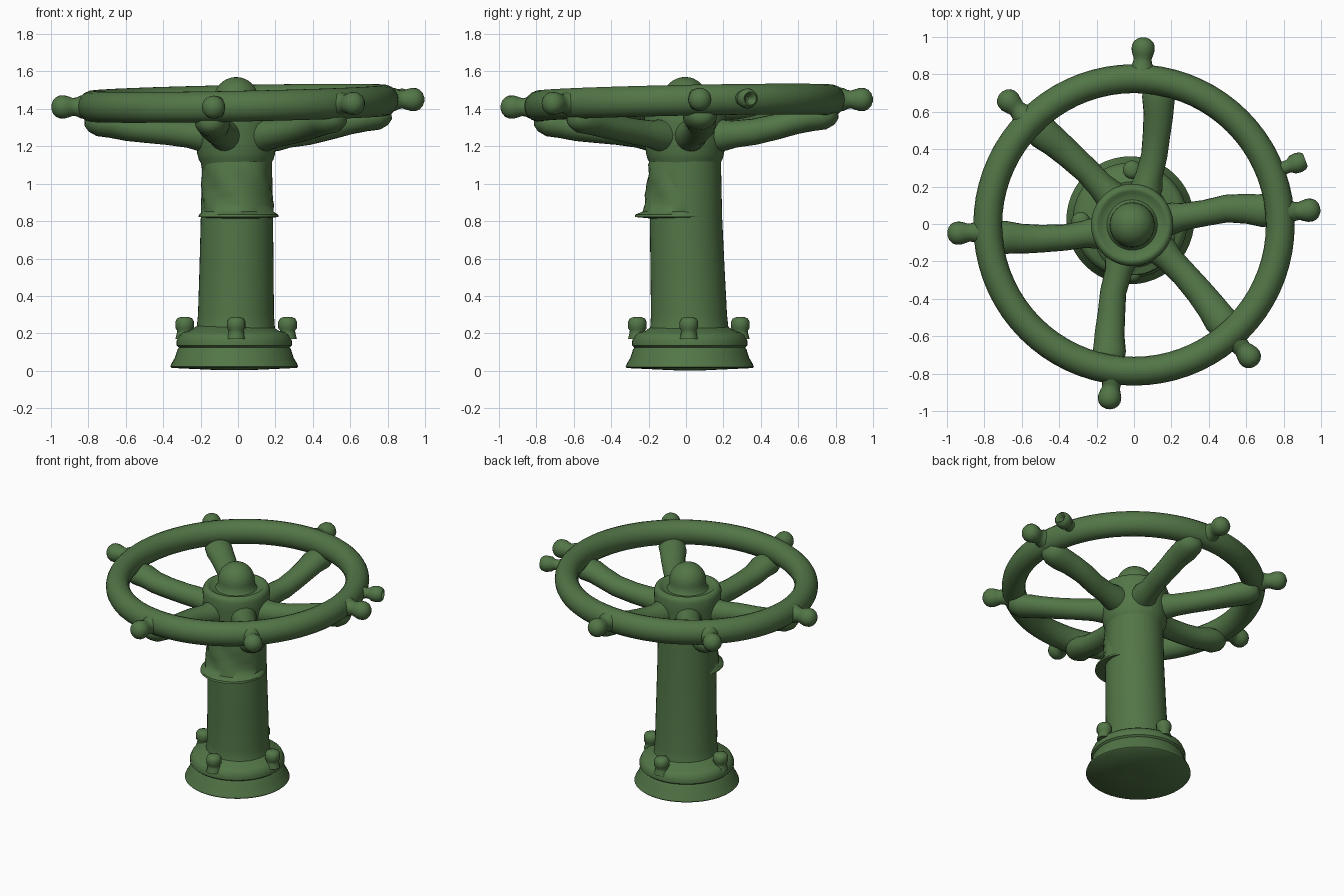
import bpy, bmesh, math
from mathutils import Vector

if "Cube" in bpy.data.objects:
    bpy.data.objects.remove(bpy.data.objects["Cube"])

green = bpy.data.materials.new("valve green")
green.diffuse_color = (0.085, 0.18, 0.063, 1)
green.use_nodes = True
green.node_tree.nodes["Principled BSDF"].inputs["Base Color"].default_value = green.diffuse_color


def finish(name, bm):
    bmesh.ops.recalc_face_normals(bm, faces=bm.faces)
    me = bpy.data.meshes.new(name)
    bm.to_mesh(me)
    bm.free()
    ob = bpy.data.objects.new(name, me)
    bpy.context.collection.objects.link(ob)
    me.materials.append(green)
    bpy.ops.object.select_all(action='DESELECT')
    ob.select_set(True)
    bpy.context.view_layer.objects.active = ob
    bpy.ops.object.shade_smooth_by_angle(angle=math.radians(50))
    return ob


def skin(name, rings):
    """Join rings of points into a capped tube."""
    bm = bmesh.new()
    vs = [[bm.verts.new(p) for p in ring] for ring in rings]
    n = len(vs[0])
    for a, b in zip(vs, vs[1:]):
        for i in range(n):
            j = (i + 1) % n
            bm.faces.new((a[i], a[j], b[j], b[i]))
    bm.faces.new(vs[0])
    bm.faces.new(vs[-1])
    return finish(name, bm)


def upright(name, prof, n=48, wave=None):
    """Round part about z; profile rows are (z, radius, centre x, centre y)."""
    rings = []
    for z, r, cx, cy in prof:
        ring = []
        for i in range(n):
            a = 2 * math.pi * i / n
            k = r + (wave(a, z) if wave else 0)
            ring.append((cx + k * math.cos(a), cy + k * math.sin(a), z))
        rings.append(ring)
    return skin(name, rings)


def sweep(name, path, n=20):
    """Sweep an ellipse; path rows are (point, half width, half height)."""
    pts = [Vector(p[0]) for p in path]
    d = (pts[-1] - pts[0]).normalized()
    side = Vector((0, 0, 1)).cross(d).normalized()
    up = d.cross(side)
    rings = []
    for c, (_, w, h) in zip(pts, path):
        rings.append([c + side * w * math.cos(t) + up * h * math.sin(t)
                      for t in (2 * math.pi * i / n for i in range(n))])
    return skin(name, rings)


def polar(deg, r, z):
    a = math.radians(deg)
    return (r * math.cos(a), r * math.sin(a), z)


def rim_z(x, y):
    return 1.43 + 0.02 * x + 0.02 * y


# stepped base flange
upright("base_flange", [(z, r, -0.02, 0.02) for z, r in (
    (0.003, 0.08), (0.015, 0.335), (0.022, 0.342), (0.04, 0.335), (0.07, 0.317),
    (0.115, 0.303), (0.125, 0.296), (0.135, 0.308), (0.16, 0.308), (0.19, 0.295),
    (0.205, 0.275), (0.215, 0.235), (0.24, 0.2))])

# four bolts on the flange
for i in range(4):
    cx, cy, _ = polar(90 * i, 0.275, 0)
    upright("bolt_%d" % i, [(z, r, cx - 0.01, cy + 0.015) for z, r in (
        (0.17, 0.05), (0.2, 0.042), (0.215, 0.04), (0.228, 0.05), (0.262, 0.05),
        (0.28, 0.04), (0.288, 0.02))], n=16)

# slightly leaning column
upright("column", [(0.18, 0.225, -0.012, 0.018), (0.22, 0.21, -0.012, 0.018),
                   (0.3, 0.203, -0.011, 0.016), (0.55, 0.198, -0.008, 0.008),
                   (0.82, 0.193, -0.006, 0), (1.15, 0.186, -0.005, 0)])

# flared collar on the front half of the column, with shallow dents
upright("front_collar", [(0.815, 0.15, 0, -0.05), (0.822, 0.214, 0.003, -0.06),
                         (0.835, 0.212, 0.003, -0.058), (0.85, 0.19, 0, -0.042),
                         (0.89, 0.187, -0.003, -0.03), (0.94, 0.187, -0.005, -0.026),
                         (1.0, 0.185, -0.006, -0.024), (1.05, 0.184, -0.006, -0.022),
                         (1.1, 0.184, -0.006, -0.018), (1.14, 0.182, -0.006, -0.008)],
        wave=lambda a, z: 0.008 * math.sin(5 * a + 30 * z) * (0.87 < z < 1.08))

# hub with recessed top ring and centre dome
dome = [(1.45 + 0.12 * math.sin(math.radians(t)), 0.12 * math.cos(math.radians(t)))
        for t in range(0, 90, 11)]
upright("hub", [(z, r, -0.01, -0.005) for z, r in [
    (1.06, 0.18), (1.11, 0.188), (1.13, 0.2), (1.16, 0.208), (1.22, 0.216), (1.32, 0.218),
    (1.38, 0.22), (1.405, 0.21), (1.412, 0.195), (1.41, 0.18), (1.398, 0.168),
    (1.395, 0.135), (1.41, 0.122)] + dome])

# wheel rim, slightly tilted
bm = bmesh.new()
N, M = 72, 18
grid = []
for i in range(N):
    a = 2 * math.pi * i / N
    row = []
    for j in range(M):
        t = 2 * math.pi * j / M
        r = 0.782 + 0.077 * math.cos(t)
        x, y = r * math.cos(a), r * math.sin(a) - 0.005
        row.append(bm.verts.new((x, y, rim_z(x, y) + 0.083 * math.sin(t))))
    grid.append(row)
for i in range(N):
    for j in range(M):
        i2, j2 = (i + 1) % N, (j + 1) % M
        bm.faces.new((grid[i][j], grid[i2][j], grid[i2][j2], grid[i][j2]))
finish("wheel_rim", bm)

# spokes and handle knobs: (angle at hub, mid, rim, knob)
for k, (a0, a1, a2, ak) in enumerate((
        (71, 76, 79, 87), (130, 133, 135, 135.5), (193, 189, 186, 183),
        (250, 256, 259, 262), (316, 314, 312, 311), (8, 9.5, 6, 4.5))):
    tilt = rim_z(*polar(a2, 0.78, 0)[:2]) - 1.43
    sweep("spoke_%d" % k, [
        (polar(a0, 0.1, 1.25), 0.09, 0.09), (polar(a0, 0.21, 1.26), 0.085, 0.085),
        (polar((2 * a0 + a1) / 3, 0.27, 1.265), 0.073, 0.073),
        (polar((a0 + a1) / 2, 0.38, 1.277), 0.07, 0.07),
        (polar(a1, 0.5, 1.295 + tilt / 2), 0.074, 0.068),
        (polar((a1 + a2) / 2, 0.6, 1.315 + tilt), 0.08, 0.069),
        (polar(a2, 0.68, 1.335 + tilt), 0.088, 0.073),
        (polar(a2, 0.75, 1.345 + tilt), 0.088, 0.074),
        (polar(a2, 0.795, 1.355 + tilt), 0.07, 0.06),
        (polar(a2, 0.82, 1.36 + tilt), 0.04, 0.035)])
    x, y, _ = polar(ak, 0.93, 0)
    z = rim_z(x, y)
    sweep("knob_%d" % k, [(polar(ak, d, z), r, r) for d, r in (
        (0.8, 0.07), (0.845, 0.06), (0.865, 0.05), (0.885, 0.048), (0.905, 0.055),
        (0.93, 0.062), (0.955, 0.061), (0.975, 0.052), (0.99, 0.036), (0.999, 0.012))])

# small extra knob with a hollow tip
sweep("hollow_knob", [(polar(20.5, d, 1.455), r, r) for d, r in (
    (0.8, 0.05), (0.865, 0.035), (0.885, 0.036), (0.905, 0.05), (0.94, 0.054),
    (0.965, 0.048), (0.978, 0.035), (0.972, 0.026), (0.95, 0.02), (0.935, 0.008))])
